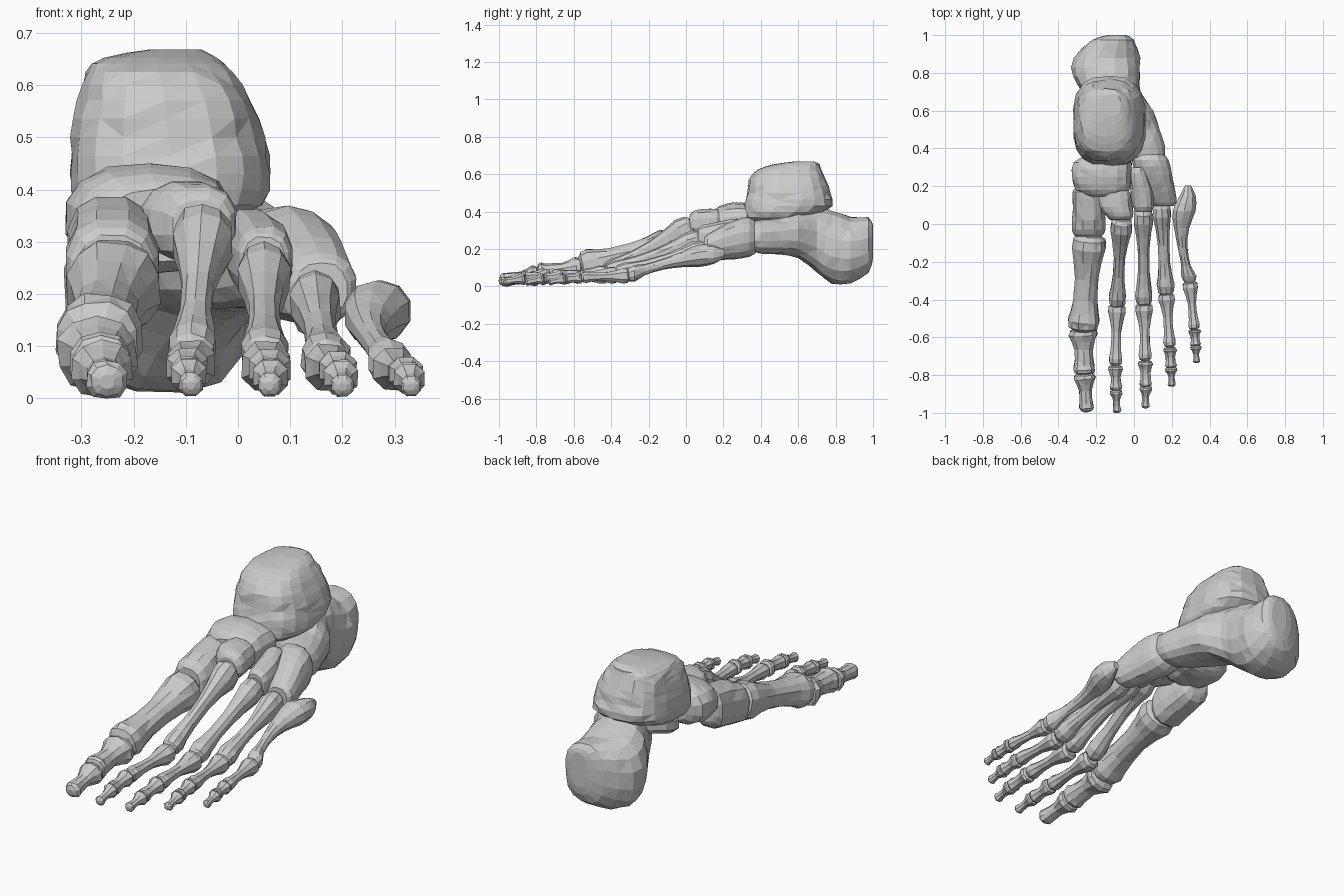
import bpy, bmesh, math, random
from mathutils import Vector

random.seed(4)
Z = Vector((0, 0, 1))


def spow(v, e):
    return math.copysign(abs(v) ** e, v)


def refine(rings):
    # Catmull-Rom midpoints between the key rings
    out = []
    for i in range(len(rings) - 1):
        a, b = rings[max(i - 1, 0)], rings[i]
        c, d = rings[i + 1], rings[min(i + 2, len(rings) - 1)]
        out.append(b)
        out.append(tuple((9 * (q + r) - p - s) / 16 for p, q, r, s in zip(a, b, c, d)))
    return out + [rings[-1]]


def loft(name, rings, sides=12, power=2.4, axis=(0, -1, 0), rough=0.025):
    # rings: (x, y, z, half width, half height) stacked along axis
    d = Vector(axis).normalized()
    u = Vector((1, 0, 0)) if abs(d.z) > 0.9 else Z.cross(d).normalized()
    v = d.cross(u)
    bm = bmesh.new()
    loops = []
    for x, y, z, w, h in rings:
        loop = []
        for k in range(sides):
            a = math.tau * (k + 0.5) / sides
            j = 1 + random.uniform(-rough, rough)
            p = Vector((x, y, z)) + j * (u * w * spow(math.cos(a), 2 / power) + v * h * spow(math.sin(a), 2 / power))
            p.z = max(p.z, 0)
            loop.append(bm.verts.new(p))
        loops.append(loop)
    for a, b in zip(loops, loops[1:]):
        for k in range(sides):
            m = (k + 1) % sides
            bm.faces.new((a[k], a[m], b[m], b[k]))
    bm.faces.new(loops[0])
    bm.faces.new(loops[-1])
    bmesh.ops.triangulate(bm, faces=bm.faces[:])
    bmesh.ops.recalc_face_normals(bm, faces=bm.faces[:])
    me = bpy.data.meshes.new(name)
    bm.to_mesh(me)
    bm.free()
    ob = bpy.data.objects.new(name, me)
    bpy.context.collection.objects.link(ob)
    return ob


def long_bone(name, a, b, r0, rm, r1, tall=1.0, sides=10, end=.55):
    # flared base, thin shaft, knobbed head
    a, b = Vector(a), Vector(b)
    prof = [(0, .65 * r0), (.04, .93 * r0), (.13, r0), (.27, .45 * r0 + .55 * rm), (.45, rm), (.66, rm * 1.02),
            (.8, .5 * (rm + r1)), (.89, r1), (.96, (.5 + .75 * end) * r1), (1, end * r1)]
    rings = []
    for t, r in prof:
        p = a.lerp(b, t)
        rings.append((p.x, p.y, p.z, r, r * (tall + (1 - tall) * t)))
    return loft(name, rings, sides, 2.3, b - a, 0.05)


# heel bone and its inner shelf
loft("heel_bone", refine([
    (-.09, 1.0, .24, .045, .09), (-.11, .975, .22, .11, .15), (-.145, .88, .195, .178, .178),
    (-.145, .78, .21, .18, .198), (-.12, .70, .25, .155, .175), (-.06, .60, .275, .16, .125),
    (-.01, .50, .27, .148, .10), (.05, .41, .265, .115, .092), (.075, .345, .27, .085, .08)]), 16, 2.4)
loft("heel_shelf", refine([
    (-.14, .64, .35, .06, .04), (-.19, .57, .35, .1, .055), (-.2, .48, .33, .1, .055),
    (-.17, .42, .33, .06, .04)]), 10)

# ankle bone, ending in a saddle-like top set back from the front
loft("ankle_bone", refine([
    (-.13, .44, .33, .10, .08), (-.13, .49, .37, .175, .175), (-.13, .545, .43, .193, .235),
    (-.135, .548, .50, .185, .222), (-.14, .545, .57, .167, .205), (-.15, .555, .625, .14, .17),
    (-.15, .59, .652, .11, .125), (-.12, .63, .668, .05, .055)]), 18, 2.75, (0, 0, 1))

# midfoot bones
loft("boat_bone", refine([
    (-.16, .36, .345, .10, .07), (-.165, .325, .345, .155, .10), (-.17, .25, .345, .16, .105),
    (-.165, .18, .335, .145, .095), (-.155, .145, .33, .10, .07)]), 14, 2.4)
loft("cube_bone", refine([
    (.08, .375, .265, .07, .08), (.085, .34, .265, .10, .105), (.11, .26, .25, .093, .105),
    (.14, .17, .225, .08, .085), (.155, .115, .21, .072, .07), (.16, .095, .21, .05, .05)]), 14, 2.3)
loft("inner_wedge", refine([
    (-.24, .195, .29, .06, .07), (-.245, .17, .285, .082, .105), (-.24, .08, .265, .086, .11),
    (-.24, -.03, .24, .092, .105), (-.24, -.065, .235, .07, .08)]), 12, 2.5)
loft("middle_wedge", refine([
    (-.1, .19, .345, .06, .05), (-.1, .165, .345, .082, .07), (-.095, .09, .34, .09, .075),
    (-.075, .04, .335, .072, .07), (-.075, .02, .33, .05, .05)]), 12, 2.4)
loft("outer_wedge", refine([
    (.02, .3, .30, .035, .05), (.02, .27, .295, .05, .07), (.04, .18, .275, .06, .075),
    (.05, .09, .26, .055, .07), (.05, .065, .26, .04, .05)]), 12, 2.5)

# first ray: three thick bones
long_bone("metatarsal_1", (-.235, -.06, .225), (-.27, -.565, .105), .092, .062, .085, 1.0, 12)
long_bone("toe_1_base", (-.27, -.555, .09), (-.263, -.795, .065), .078, .05, .06, .9)
long_bone("toe_1_tip", (-.263, -.79, .06), (-.25, -.995, .032), .06, .034, .04, .9, 10, .35)

# fifth metatarsal with its backward spur
loft("metatarsal_5", refine([
    (.285, .205, .175, .015, .02), (.285, .15, .17, .043, .05), (.265, .07, .165, .063, .06),
    (.252, -.02, .145, .042, .042), (.257, -.12, .12, .027, .03), (.275, -.22, .09, .026, .03),
    (.29, -.275, .07, .042, .045), (.295, -.315, .06, .025, .03)]), 10, 2.1)

# middle metatarsals: base, head, base radius
for n, a, b, r in ((2, (-.065, .035, .325), (-.09, -.435, .075), .058),
                   (3, (.05, .08, .25), (.052, -.43, .07), .052),
                   (4, (.145, .11, .195), (.17, -.375, .065), .05)):
    long_bone(f"metatarsal_{n}", a, b, r, .031, .048, 1.25)

# small toes: joints from the metatarsal head to the tip
toes = {2: ((-.09, -.425, .065), (-.098, -.75, .06), (-.095, -.88, .046), (-.09, -1.0, .025)),
        3: ((.053, -.42, .062), (.06, -.725, .057), (.062, -.86, .043), (.06, -.975, .024)),
        4: ((.17, -.365, .06), (.19, -.655, .055), (.196, -.76, .042), (.2, -.86, .022)),
        5: ((.295, -.305, .057), (.32, -.56, .048), (.327, -.645, .04), (.332, -.735, .022))}
sizes = (("base", .05, .027, .037), ("middle", .041, .028, .035), ("tip", .036, .019, .024))
for n, pts in toes.items():
    s = 1 if n < 4 else .94 if n == 4 else .86
    for i, (part, r0, rm, r1) in enumerate(sizes):
        long_bone(f"toe_{n}_{part}", pts[i], pts[i + 1], r0 * s, rm * s, r1 * s, 1.0, 8, .35 if i == 2 else .55)
